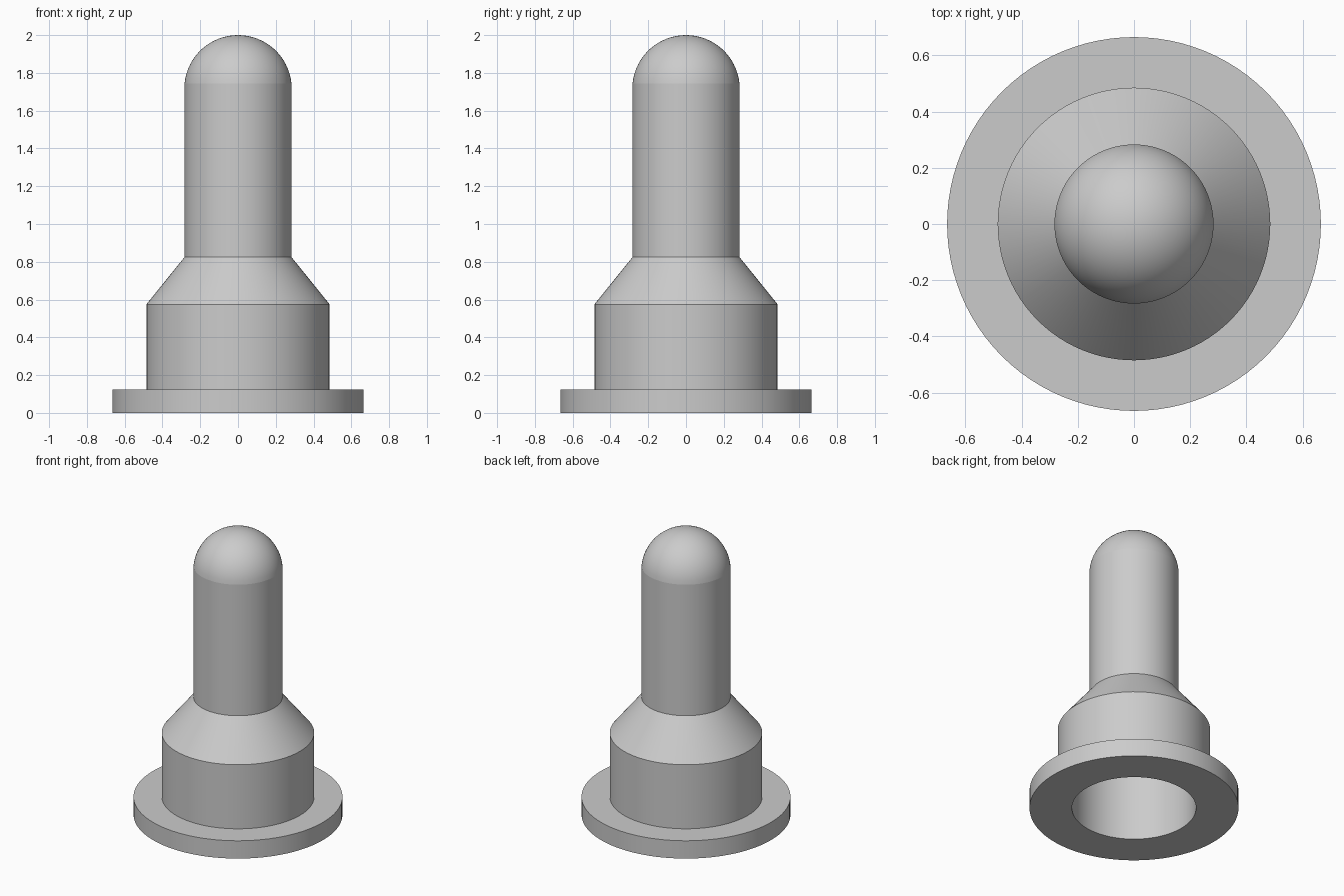
import bpy
import bmesh
from math import sin, cos, asin, tau, radians
from mathutils import Vector

SEGMENTS = 96
WALL = 0.09
CREASE_Z = 1.745      # seam where the dome meets the stem
STEM_R = 0.283
DOME_STEPS = 16

default = bpy.data.objects.get("Cube")
if default:
    bpy.data.objects.remove(default, do_unlink=True)

grey = bpy.data.materials.new("plain grey")
grey.use_nodes = True
colour = (0.6, 0.6, 0.6, 1.0)
grey.diffuse_color = colour
grey.node_tree.nodes["Principled BSDF"].inputs["Base Color"].default_value = colour


def dome(radius, seam, top):
    """Spherical cap profile from its rim up to the axis."""
    height = top - seam
    ball = (radius ** 2 + height ** 2) / (2 * height)
    spread = asin(radius / ball)
    return [(ball * sin(spread * (1 - i / DOME_STEPS)),
             top - ball + ball * cos(spread * (1 - i / DOME_STEPS)))
            for i in range(DOME_STEPS + 1)]


def lathe(name, profile):
    """Spin an (r, z) profile about the vertical axis."""
    bm = bmesh.new()
    verts = [bm.verts.new((r, 0, z)) for r, z in profile]
    edges = [bm.edges.new(pair) for pair in zip(verts, verts[1:])]
    bmesh.ops.spin(bm, geom=verts + edges, cent=(0, 0, 0), axis=(0, 0, 1),
                   angle=tau, steps=SEGMENTS, use_merge=False)
    bmesh.ops.remove_doubles(bm, verts=bm.verts, dist=0.0001)
    bmesh.ops.recalc_face_normals(bm, faces=bm.faces)
    # Smooth walls, with sharp rims and a sharp dome seam
    for face in bm.faces:
        face.smooth = True
    for edge in bm.edges:
        on_seam = all(abs(v.co.z - CREASE_Z) < 0.001 and
                      Vector(v.co.xy).length > STEM_R - 0.01 for v in edge.verts)
        edge.smooth = not on_seam and edge.calc_face_angle(0) < radians(25)
    mesh = bpy.data.meshes.new(name)
    bm.to_mesh(mesh)
    bm.free()
    mesh.materials.append(grey)
    obj = bpy.data.objects.new(name, mesh)
    bpy.context.collection.objects.link(obj)
    return obj


# Outside: flange, wide body, conical shoulder, stem and dome
outside = [(0.665, 0), (0.665, 0.125), (0.485, 0.125), (0.485, 0.575),
           (STEM_R, 0.825)] + dome(STEM_R, CREASE_Z, 2.0)

# Bore: the same shape one wall thickness further in, open at the bottom
bore = [(0.395, 0), (0.395, 0.545), (STEM_R - WALL, 0.795)]
bore += dome(STEM_R - WALL, CREASE_Z - 0.01, 2.0 - WALL)

lathe("hollow_domed_boot", outside[::-1] + bore)
